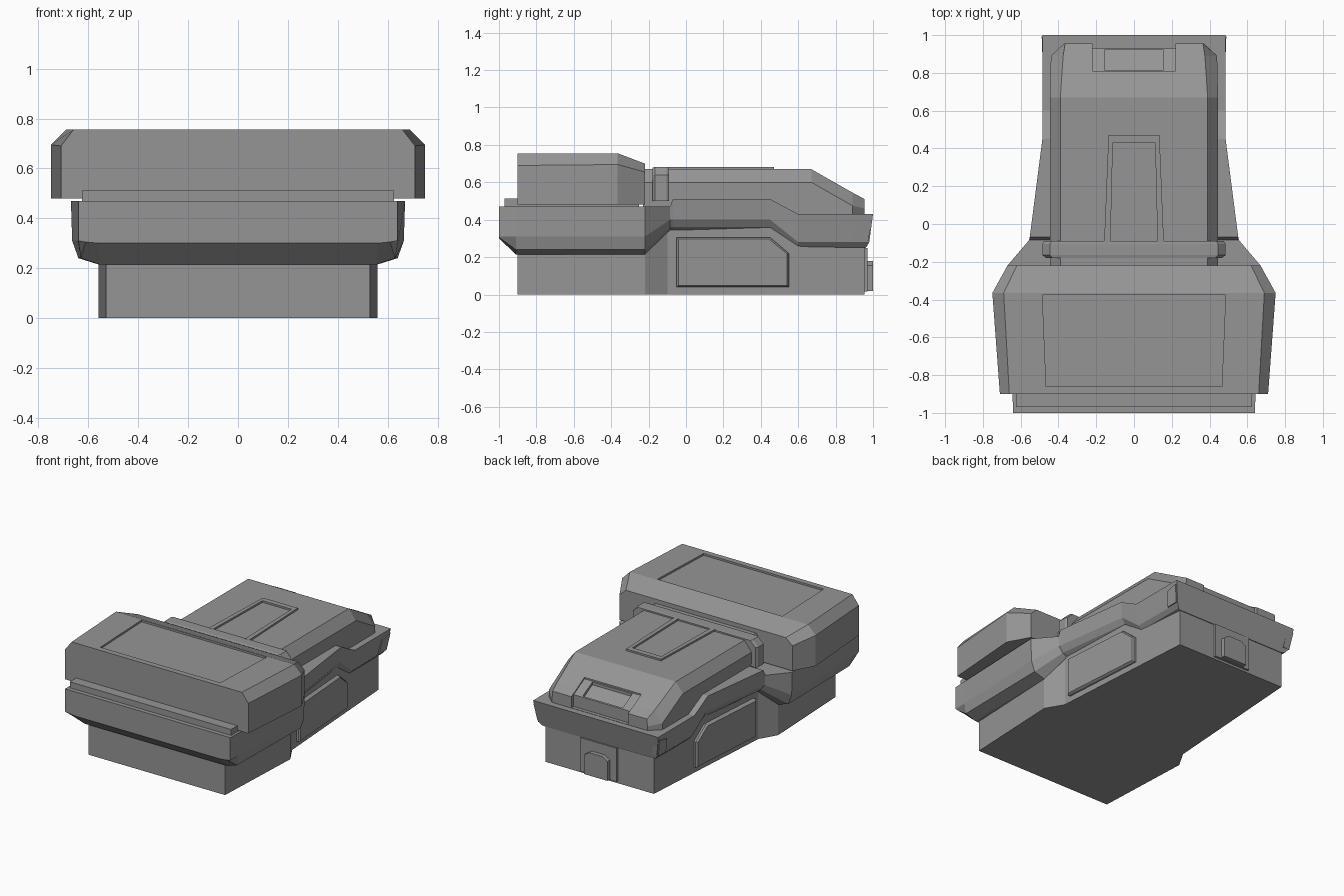
import bpy, bmesh

if "Cube" in bpy.data.objects:
    bpy.data.objects.remove(bpy.data.objects["Cube"])

# Dark grey finish shared by every part
grey = bpy.data.materials.new("dark_grey")
grey.diffuse_color = (.30, .30, .30, 1)
grey.use_nodes = True
grey.node_tree.nodes["Principled BSDF"].inputs["Base Color"].default_value = grey.diffuse_color


def loft(name, rings):
    """Skin a stack of equal-length 3D rings and cap both ends."""
    bm = bmesh.new()
    vs = [[bm.verts.new(p) for p in r] for r in rings]
    n = len(vs[0])
    for a, b in zip(vs, vs[1:]):
        for i in range(n):
            bm.faces.new((a[i], a[(i + 1) % n], b[(i + 1) % n], b[i]))
    bm.faces.new(vs[0])
    bm.faces.new(vs[-1][::-1])
    bmesh.ops.recalc_face_normals(bm, faces=bm.faces)
    me = bpy.data.meshes.new(name)
    bm.to_mesh(me)
    bm.free()
    me.materials.append(grey)
    ob = bpy.data.objects.new(name, me)
    bpy.context.collection.objects.link(ob)
    return ob


def hull(name, sections):
    """Loft mirrored cross-sections: (y, [(x, z, optional dy), ...])."""
    rings = []
    for y, pts in sections:
        right = [(p[0], y + (p[2] if len(p) > 2 else 0), p[1]) for p in pts]
        rings.append(right + [(-a, b, c) for a, b, c in reversed(right)])
    return loft(name, rings)


def plan(name, half, z0, z1):
    """Vertical extrusion of a mirrored plan outline."""
    pts = half + [(-x, y) for x, y in reversed(half)]
    return loft(name, [[(x, y, z) for x, y in pts] for z in (z0, z1)])


def side_prism(name, yz, x):
    """Extrude a side profile across -x..x."""
    return loft(name, [[(s * x, y, z) for y, z in yz] for s in (-1, 1)])


def cut(ob, cutter):
    cutter.hide_render = True
    m = ob.modifiers.new("cut", 'BOOLEAN')
    m.operation, m.solver, m.object = 'DIFFERENCE', 'EXACT', cutter
    bpy.context.view_layer.objects.active = ob
    bpy.ops.object.modifier_apply(modifier=m.name)
    bpy.data.objects.remove(cutter)


# Lower body
plan("base", [(.53, -.9), (.56, -.22), (.49, -.1), (.42, .955)], 0, .36)

# Stepped skirt that wraps the body, with bevelled underside and leaning back
hull("skirt", [
    (-1.0, [(.56, .30), (.61, .305), (.64, .31), (.64, .47)]),
    (-.91, [(.555, .215), (.63, .24), (.643, .31), (.643, .47)]),
    (-.22, [(.56, .215), (.64, .24), (.665, .31), (.67, .47)]),
    (-.085, [(.49, .345), (.52, .36), (.55, .40), (.555, .47)]),
    (-.07, [(.49, .345), (.52, .36), (.548, .40), (.552, .51)]),
    (.45, [(.44, .345), (.455, .36), (.475, .40), (.485, .51)]),
    (.60, [(.42, .25), (.44, .255), (.465, .28), (.485, .43)]),
    (1.0, [(.42, .25, -.04), (.44, .255, -.035), (.46, .28, -.02), (.485, .43)]),
])

# Spacer between skirt and front head
plan("front_spacer", [(.625, -.97), (.625, -.25)], .45, .512)

# Front head block with recessed top panel
head = hull("front_head", [
    (-.9, [(.71, .48), (.71, .69), (.66, .755)]),
    (-.365, [(.75, .48), (.75, .695), (.69, .755)]),
    (-.22, [(.67, .48), (.67, .655), (.62, .70)]),
])
cut(head, plan("panel_cutter", [(.465, -.86), (.485, -.375)], .742, .8))

# Rear cowl, sloping down to the back
cowl = hull("rear_cowl", [
    (-.23, [(.44, .40), (.445, .60), (.39, .67)]),
    (.67, [(.44, .40), (.445, .60), (.39, .67)]),
    (.89, [(.44, .40), (.44, .475), (.375, .545)]),
    (.955, [(.37, .40), (.37, .46), (.365, .51)]),
])
# Tail notch and window recess
cut(cowl, side_prism("notch_cutter", [(.81, .75), (.81, .580), (.93, .515),
                                      (.93, .432), (1.1, .432), (1.1, .75)], .22))
cut(cowl, side_prism("window_cutter", [(.815, .75), (.815, .557), (.922, .499),
                                       (.922, .75)], .155))

# Collar across the front of the cowl
hull("collar", [
    (-.18, [(.465, .50), (.465, .64), (.43, .678)]),
    (-.165, [(.485, .50), (.485, .64), (.445, .682)]),
    (-.105, [(.485, .50), (.485, .64), (.445, .682)]),
    (-.09, [(.475, .50), (.475, .64), (.435, .680)]),
])

# Raised tapered frame on the cowl roof
frame = plan("roof_frame", [(.158, -.1), (.135, .47)], .66, .682)
cut(frame, plan("frame_cutter", [(.127, -.2), (.112, .432)], .60, .70))

# Side panels with one clipped corner, following the taper of the base
outline = [(-.05, .04), (.55, .04), (.55, .22), (.45, .305), (-.05, .305)]
cy, cz = .25, .17
for s, label in ((1, "right"), (-1, "left")):
    rings = []
    for out, k in ((-.03, 1), (.016, 1), (.028, .94)):
        ring = []
        for y, z in outline:
            yy, zz = cy + (y - cy) * (1 + k) / 2, cz + (z - cz) * k
            ring.append((s * (.487 - .072 * (yy + .05) + out), yy, zz))
        rings.append(ring)
    loft("side_panel_" + label, rings)

    # Corner pad at the back end of the skirt
    pad = [(.89, .285), (.975, .285), (.992, .405), (.905, .385)]
    loft("corner_pad_" + label,
         [[(s * (x + (z - .285) * .165), y, z) for y, z in pad]
          for x in (.42, .469)])

# Back latch on its plate
plan("latch_plate", [(.14, .93), (.14, .97)], .015, .25)
latch = [(-.09, .02), (.09, .02), (.09, .155), (.05, .18), (-.05, .18), (-.09, .155)]
loft("latch", [[(x, y, z) for x, z in latch] for y in (.95, 1.0)])
